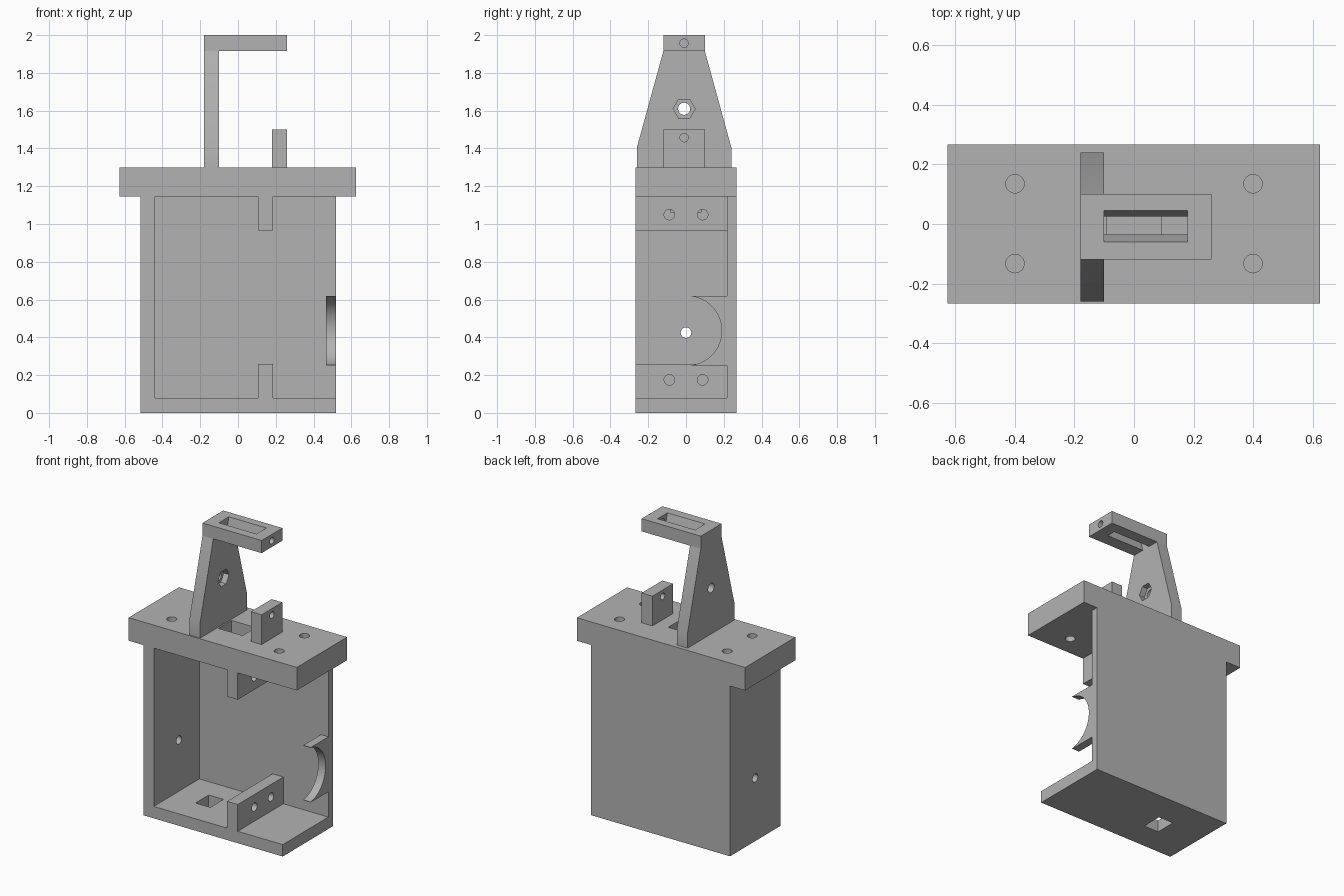
import bpy
import bmesh
from math import cos, sin, tau

if "Cube" in bpy.data.objects:
    bpy.data.objects.remove(bpy.data.objects["Cube"], do_unlink=True)

grey = bpy.data.materials.new("plain grey")
grey.use_nodes = True
colour = (0.45, 0.45, 0.45, 1)
grey.diffuse_color = colour
grey.node_tree.nodes["Principled BSDF"].inputs["Base Color"].default_value = colour


def prism(name, points, lo, hi, axis="X"):
    """Extrude a (y, z) outline along X, or an (x, y) outline along Z."""
    def place(p, h):
        return (h, *p) if axis == "X" else (*p, h)
    bm = bmesh.new()
    ends = [[bm.verts.new(place(p, h)) for p in points] for h in (lo, hi)]
    for end in ends:
        bm.faces.new(end)
    n = len(points)
    for i in range(n):
        j = (i + 1) % n
        bm.faces.new((ends[0][i], ends[0][j], ends[1][j], ends[1][i]))
    bmesh.ops.recalc_face_normals(bm, faces=bm.faces)
    mesh = bpy.data.meshes.new(name)
    bm.to_mesh(mesh)
    bm.free()
    mesh.materials.append(grey)
    obj = bpy.data.objects.new(name, mesh)
    bpy.context.scene.collection.objects.link(obj)
    return obj


def box(name, x, y, z):
    outline = [(y[0], z[0]), (y[1], z[0]), (y[1], z[1]), (y[0], z[1])]
    return prism(name, outline, x[0], x[1])


def ring(centre, r, sides=32):
    return [(centre[0] + r * cos(tau * i / sides),
             centre[1] + r * sin(tau * i / sides)) for i in range(sides)]


def cut(target, *cutters):
    """Subtract each cutter from the target, then discard it."""
    bpy.context.view_layer.objects.active = target
    for cutter in cutters:
        cutter.hide_render = True
        mod = target.modifiers.new("cut", "BOOLEAN")
        mod.operation = "DIFFERENCE"
        mod.solver = "EXACT"
        mod.object = cutter
        bpy.ops.object.modifier_apply(modifier=mod.name)
        bpy.data.objects.remove(cutter, do_unlink=True)


FRONT, INNER, BACK = -0.267, 0.218, 0.267
LEFT, RIGHT = -0.515, 0.52
FLOOR, CEILING, TOP = 0.08, 1.145, 1.30
BAR_Y = (-0.12, 0.10)
MID = -0.01

# Housing: floor with cable opening, back wall and side wall
floor = box("floor", (LEFT, RIGHT), (FRONT, BACK), (0, FLOOR))
cut(floor, box("floor_opening", (-0.26, -0.15), (-0.08, 0.06), (-0.1, 0.2)))
box("back_wall", (LEFT, RIGHT), (INNER, BACK), (FLOOR, CEILING))
side_wall = box("side_wall", (LEFT, -0.44), (FRONT, INNER), (FLOOR, CEILING))
cut(side_wall,
    prism("wall_hole", ring((0, 0.425), 0.028), -0.6, -0.4),
    box("wall_pocket", (-0.47, -0.4), (-0.08, 0.08), (1.06, 1.12)))

# Mounting tabs, each with two screw holes
for name, z, hole_z in (("lower_tab", (FLOOR, 0.26), 0.175),
                        ("upper_tab", (0.965, CEILING), 1.05)):
    tab = box(name, (0.105, 0.185), (FRONT, INNER), z)
    cut(tab, *[prism("screw_hole", ring((y, hole_z), 0.028), 0, 0.3)
               for y in (-0.088, 0.088)])

# Half-round cradle on the open side
cradle = box("cradle", (0.465, RIGHT), (0.03, INNER), (0.25, 0.62))
cut(cradle, prism("cradle_bore", ring((0.005, 0.435), 0.184, 64), 0.4, 0.6))

# Top plate with centre slot and four screw holes
plate = box("top_plate", (-0.627, 0.625), (FRONT, BACK), (CEILING, TOP))
cut(plate,
    box("plate_slot", (-0.09, 0.09), (-0.08, 0.06), (1, 1.4)),
    *[prism("plate_hole", ring((x, y), 0.031), 1, 1.4, "Z")
      for x in (-0.4, 0.4) for y in (-0.133, 0.135)])

# Short post with pin hole
post = box("post", (0.18, 0.26), BAR_Y, (TOP, 1.50))
cut(post, prism("post_hole", ring((MID, 1.457), 0.022), 0.1, 0.3))

# Tapered upright with hexagonal nut recess
BAR_Z = (1.915, 2.0)
half = [(0.25, TOP), (0.25, 1.405), (0.11, BAR_Z[0])]
outline = [(MID + y, z) for y, z in half]
outline += [(MID - y, z) for y, z in reversed(half)]
upright = prism("upright", outline, -0.18, -0.10)
cut(upright,
    prism("bolt_hole", ring((MID, 1.61), 0.032), -0.3, 0),
    prism("nut_recess", ring((MID, 1.61), 0.058, 6), -0.14, 0))

# Overhanging bar with tapered slot and pin hole in its tip
bar = box("bar", (-0.18, 0.26), BAR_Y, BAR_Z)
taper = [(-0.085, 2.085), (0.065, 2.085), (0.005, 1.83), (-0.01, 1.83)]
cut(bar,
    prism("bar_slot", taper, -0.10, 0.18),
    prism("tip_hole", ring((MID, 1.957), 0.022), 0.1, 0.3))

# Smooth the bores while keeping crisp edges
for obj in bpy.context.scene.objects:
    obj.select_set(obj.type == "MESH")
bpy.context.view_layer.objects.active = bar
bpy.ops.object.shade_smooth_by_angle(angle=0.5)
